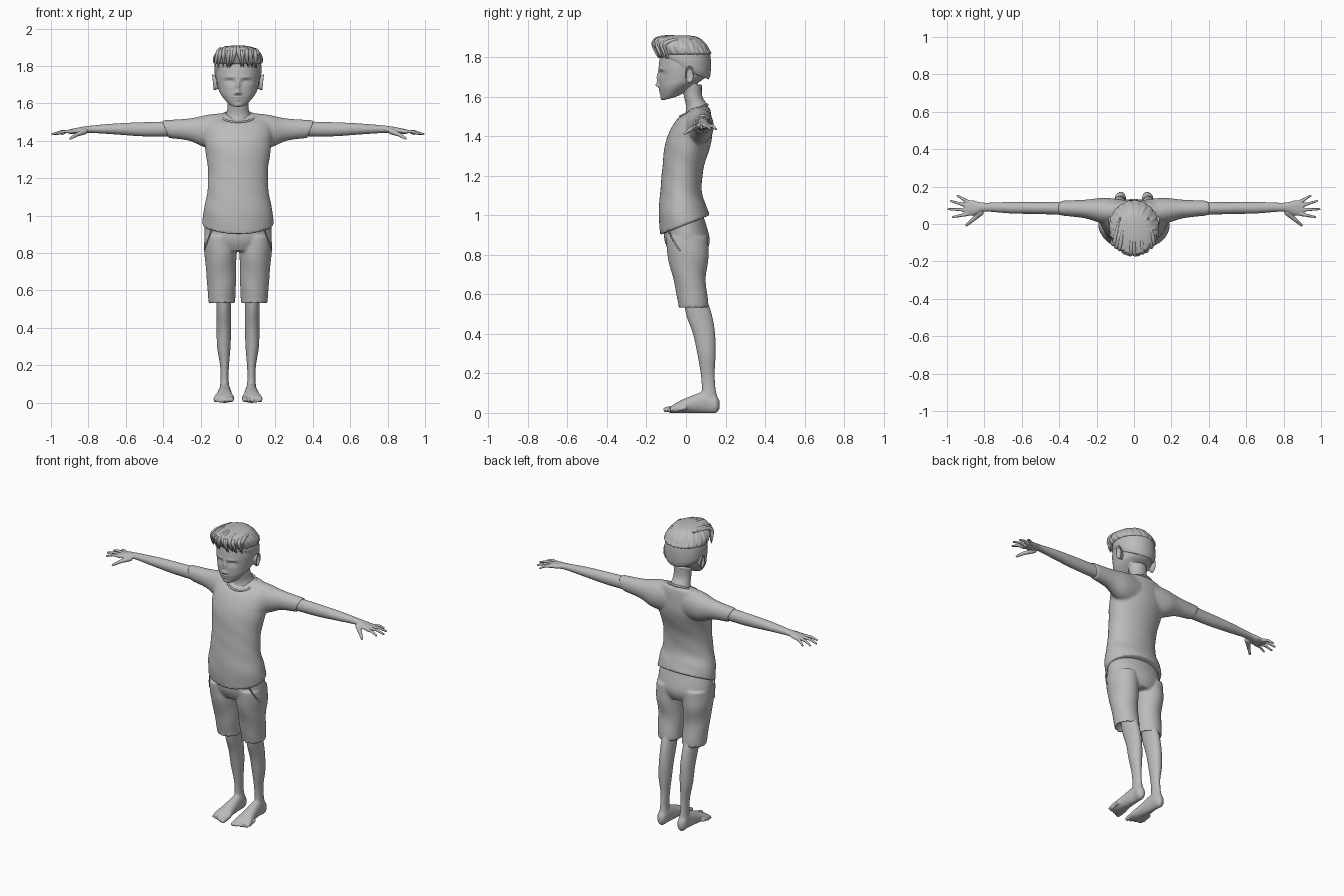
import bpy, bmesh, math, random
from mathutils import Matrix, Vector

random.seed(4)
default_cube = bpy.data.objects.get("Cube")
if default_cube:
    bpy.data.objects.remove(default_cube)

grey = bpy.data.materials.new("plain grey")
grey.use_nodes = True
tone = (.5, .5, .5, 1)
grey.diffuse_color = tone
grey.node_tree.nodes["Principled BSDF"].inputs["Base Color"].default_value = tone

# For each loft direction: index of the long axis and of the two ring axes
AXES = {"x": (0, 1, 2), "y": (1, 0, 2), "z": (2, 0, 1)}


def catmull_rom(before, start, end, after, t):
    """Smooth blend from start to end."""
    slope = (end - before) / 2
    next_slope = (after - start) / 2
    rise = end - start
    return start + t * (slope + t * (3 * rise - 2 * slope - next_slope
                                     + t * (slope + next_slope - 2 * rise)))


def smooth_rows(rows, steps):
    """Add in-between section rows along a smooth curve."""
    width = max(len(row) for row in rows)
    rows = [list(row) + [0] * (width - len(row)) for row in rows]
    padded = [rows[0], *rows, rows[-1]]
    result = []
    for group in zip(padded, padded[1:], padded[2:], padded[3:]):
        for step in range(steps):
            result.append([catmull_rom(*values, step / steps) for values in zip(*group)])
    return result + [rows[-1]]


def loft(bm, axis, rows, sides=40, steps=6, side=1, ripple=None):
    """Rows hold: position along, u min, u max, v min, v max, tilt along v."""
    along_axis, u_axis, v_axis = AXES[axis]
    rings = []
    for along, u_min, u_max, v_min, v_max, *extra in smooth_rows(rows, steps):
        tilt = extra[0] if extra else 0
        ring = []
        for k in range(sides):
            angle = math.tau * k / sides
            grow = 1 + (ripple(angle, along) if ripple else 0)
            du = math.cos(angle) * (u_max - u_min) / 2 * grow
            dv = math.sin(angle) * (v_max - v_min) / 2 * grow
            point = Vector()
            point[along_axis] = along + tilt * dv
            point[u_axis] = (u_min + u_max) / 2 + du
            point[v_axis] = (v_min + v_max) / 2 + dv
            point.x *= side
            ring.append(bm.verts.new(point))
        rings.append(ring)
    for lower, upper in zip(rings, rings[1:]):
        for k in range(sides):
            bm.faces.new((lower[k - 1], lower[k], upper[k], upper[k - 1]))
    bm.faces.new(rings[0])
    bm.faces.new(rings[-1])


def centred(*rows):
    """Turn rows of height, half width, front, back, tilt into loft rows."""
    return [(height, -half, half, *rest) for height, half, *rest in rows]


def digit(bm, points, radius, taper):
    """Finger or toe: overlapping balls along a path of points."""
    for start, end in zip(points, points[1:]):
        for step in range(8):
            place = Matrix.Translation(Vector(start).lerp(Vector(end), step / 8))
            bmesh.ops.create_icosphere(bm, subdivisions=2, radius=radius, matrix=place)
            radius *= taper


def finish(bm, name, voxel=0, smooth=0, mirror=False):
    """Store the mesh; optionally fuse, relax and mirror it."""
    bmesh.ops.recalc_face_normals(bm, faces=bm.faces)
    mesh = bpy.data.meshes.new(name)
    bm.to_mesh(mesh)
    bm.free()
    mesh.materials.append(grey)
    mesh.shade_smooth()
    part = bpy.data.objects.new(name, mesh)
    bpy.context.collection.objects.link(part)
    if voxel:
        fuse = part.modifiers.new("fuse", "REMESH")
        fuse.mode, fuse.voxel_size, fuse.use_smooth_shade = "VOXEL", voxel, True
        part.modifiers.new("relax", "SMOOTH").iterations = smooth
    if mirror:
        part.modifiers.new("mirror", "MIRROR")


def tube(name, points, thickness, radii=None, cyclic=False):
    """Smooth round tube through control points."""
    curve = bpy.data.curves.new(name, "CURVE")
    curve.dimensions, curve.bevel_depth, curve.bevel_resolution = "3D", thickness, 3
    spline = curve.splines.new("NURBS")
    spline.points.add(len(points) - 1)
    for control, place, radius in zip(spline.points, points, radii or [1] * len(points)):
        control.co, control.radius = (*place, 1), radius
    spline.order_u, spline.use_endpoint_u, spline.use_cyclic_u = 3, True, cyclic
    curve.use_fill_caps = True
    curve.materials.append(grey)
    bpy.context.collection.objects.link(bpy.data.objects.new(name, curve))


# Shirt: torso with soft folds, and two sleeves
def folds(angle, z):
    return .012 * math.sin(3 * angle + 38 * z) * math.sin(17 * z + angle) if z < 1.4 else 0


bm = bmesh.new()
loft(bm, "z", centred((.95, .19, -.13, .12, .4), (1.03, .185, -.137, .1, .2), (1.12, .165, -.13, .08),
                      (1.24, .16, -.12, .09), (1.38, .18, -.1, .13), (1.48, .18, -.05, .13),
                      (1.53, .15, 0, .12, .2), (1.545, .09, .02, .1, .2)),
     sides=64, ripple=folds)
for side in (1, -1):
    loft(bm, "x", [(.06, 0, .13, 1.36, 1.55), (.16, 0, .14, 1.36, 1.54),
                   (.26, .03, .13, 1.4, 1.52), (.39, .045, .125, 1.415, 1.51, .4)], side=side)
finish(bm, "shirt", .008, 5)

# Collar
loop = [math.tau * i / 16 for i in range(16)]
tube("collar", [(.09 * math.cos(a), .04 + .07 * math.sin(a), 1.53 + .03 * math.sin(a)) for a in loop],
     .006, cyclic=True)

# Shorts: seat and two legs with turned-in cuffs
bm = bmesh.new()
loft(bm, "z", centred((.81, .14, -.08, .1), (.88, .18, -.11, .12), (1.02, .17, -.11, .08)))
for side in (1, -1):
    loft(bm, "z", [(.57, .04, .13, -.01, .09), (.53, .02, .15, -.035, .11), (.56, .014, .16, -.04, .112),
                   (.68, .01, .168, -.065, .1), (.8, .008, .18, -.095, .115), (.89, .01, .18, -.1, .11)],
         side=side, ripple=lambda angle, z: .012 * math.sin(2 * angle + 40 * z))
    tube("pocket_edge", [(side * .14, -.09, .93), (side * .16, -.07, .87), (side * .18, -.03, .82)], .004)
finish(bm, "shorts", .007, 4)

# Legs and feet with five toes
bm = bmesh.new()
loft(bm, "z", [(.05, .04, .1, .07, .166), (.12, .05, .094, .08, .15), (.2, .048, .096, .074, .145),
               (.3, .04, .112, .057, .15), (.4, .037, .114, .035, .147), (.5, .038, .115, 0, .13),
               (.62, .04, .12, -.02, .09)])
loft(bm, "y", [(.17, .06, .08, .02, .06), (.15, .045, .1, 0, .09), (.1, .04, .1, 0, .11),
               (0, .03, .116, 0, .075), (-.05, .02, .13, 0, .05), (-.08, .03, .13, 0, .03)])
for i in range(5):
    x, tip = .036 + .021 * i, -.104 + .002 * i * (i + 2)
    size = .011 if i else .016
    digit(bm, [(x, tip + .05, .024), (x, tip + .015, .018), (x, tip, size)], size, .99)
finish(bm, "legs", .005, 3, mirror=True)

# Arms, palms, fanned fingers and thumbs
bm = bmesh.new()
loft(bm, "x", [(.3, .045, .12, 1.425, 1.505), (.5, .053, .118, 1.424, 1.5), (.65, .056, .118, 1.434, 1.493),
               (.8, .066, .114, 1.443, 1.48), (.86, .046, .126, 1.437, 1.47), (.905, .046, .125, 1.438, 1.46)])
for i in range(4):
    root = Vector((.89, .053 + .022 * i, 1.45))
    spread = math.radians(-14 + 17 * i)
    reach = (.085, .108, .1, .07)[i]
    direction = Vector((math.cos(spread), math.sin(spread) * .8, 0))
    digit(bm, [root, root + direction * reach / 2, root + direction * reach - Vector((0, 0, .016))],
          .0115, .965)
digit(bm, [(.82, .06, 1.45), (.865, .02, 1.432), (.9, -.01, 1.41)], .017, .95)
finish(bm, "arms", .004, 3, mirror=True)

# Head; each facial feature is a soft push: x, z, width, height, depth
FEATURES = {
    "bridge": (0, 1.695, .011, .028, .013), "nose_tip": (0, 1.66, .012, .011, .018),
    "nostril": (.013, 1.653, .008, .007, .009), "socket": (.043, 1.715, .024, .014, -.016),
    "eyeball": (.044, 1.712, .017, .009, .01), "brow": (.045, 1.74, .03, .008, .005),
    "upper_lip": (0, 1.632, .022, .005, .006), "mouth": (0, 1.626, .026, .003, -.005),
    "lower_lip": (0, 1.62, .017, .005, .006), "chin": (0, 1.592, .022, .012, .006)}
bm = bmesh.new()
loft(bm, "z", centred((1.59, .025, -.11, -.05, .25), (1.6, .05, -.12, -.02, .3), (1.65, .092, -.133, .06, .2),
                      (1.69, .108, -.136, .1, .1), (1.76, .118, -.137, .12), (1.84, .108, -.12, .108),
                      (1.88, .07, -.08, .07), (1.89, .02, -.03, .01)), sides=140, steps=12)
for vert in bm.verts:
    if vert.co.y < -.03:
        vert.co.y -= sum(depth * math.exp(-((abs(vert.co.x) - x) / w) ** 2 - ((vert.co.z - z) / h) ** 2)
                         for x, z, w, h, depth in FEATURES.values())

# Neck and bowl-shaped ears
loft(bm, "z", centred((1.47, .11, -.03, .115), (1.54, .065, 0, .11, .2), (1.6, .055, -.01, .083),
                      (1.66, .058, -.02, .08)))
for side in (1, -1):
    loft(bm, "x", [(.1, 0, .025, 1.68, 1.73), (.13, -.006, .04, 1.67, 1.756, .1),
                   (.134, 0, .036, 1.674, 1.75, .1), (.122, .004, .028, 1.69, 1.74)], side=side)
finish(bm, "head", .0035, 2)

# Short hair around the sides and nape
bm = bmesh.new()
loft(bm, "z", centred((1.73, .114, -.1, .115, -.4), (1.75, .123, -.11, .124, -.3),
                      (1.79, .126, -.13, .126, -.1), (1.83, .12, -.13, .12)), sides=80)
finish(bm, "short_hair")


# Long hair on top, with combed ridges
def strands(angle, z):
    return .014 * math.sin(19 * angle + 30 * z) + .01 * math.sin(31 * angle - 50 * z)


bm = bmesh.new()
loft(bm, "z", centred((1.81, .115, -.125, .115), (1.82, .13, -.14, .126), (1.85, .13, -.16, .118, -.1),
                      (1.88, .11, -.16, .1, -.1), (1.9, .08, -.14, .06), (1.91, .03, -.08, .01)),
     sides=160, ripple=strands)
finish(bm, "top_hair")

# Swept front locks
for i in range(15):
    x = .015 * (i - 7)
    back, drop = 5 * x * x, x * x + random.uniform(-.007, .007)
    lean = random.uniform(-.012, .012)
    tube("hair_lock", [(x * .7, back - .02, 1.9 - drop), (x * .9, back - .1, 1.9 - drop),
                       (x, back - .16, 1.885 - drop), (x + lean, back - .165, 1.85),
                       (x + lean * 2, back - .14, 1.8 - drop)], .0125, [.3, .8, 1, .9, .15])
